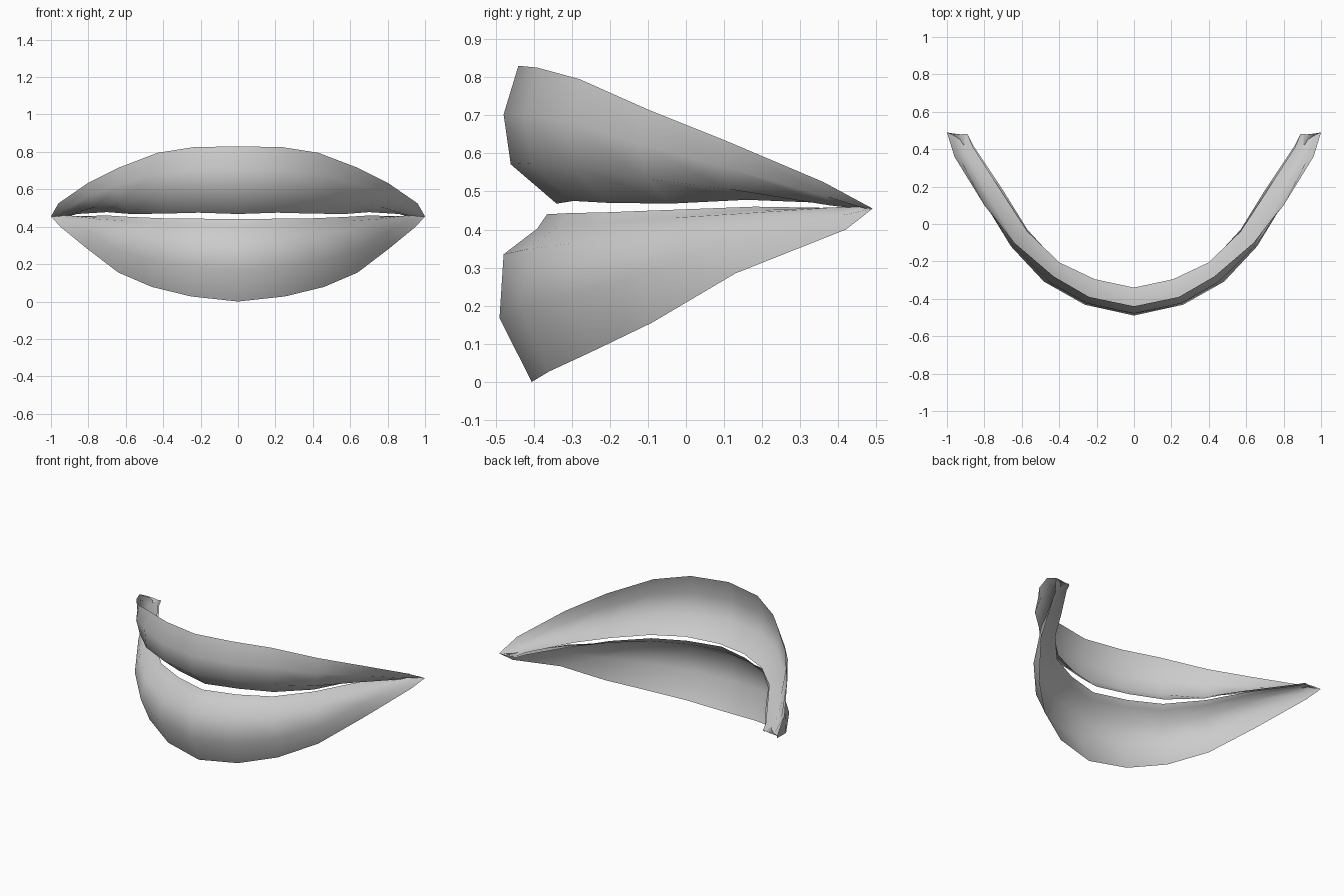
import bpy
import bmesh
from mathutils import Vector

if "Cube" in bpy.data.objects:
    bpy.data.objects.remove(bpy.data.objects["Cube"], do_unlink=True)

# One plain material for both lips
grey = bpy.data.materials.new("plain_grey")
grey.use_nodes = True
colour = (0.6, 0.6, 0.6, 1)
grey.diffuse_color = colour
grey.node_tree.nodes["Principled BSDF"].inputs["Base Color"].default_value = colour


def build_lip(name, outer_rim, inner_rim, section, facing):
    """Sheet between two rims; section holds (position along, bulge) per row."""
    outer_rim = [Vector(p) for p in outer_rim]
    inner_rim = [Vector(p) for p in inner_rim]
    last = len(outer_rim) - 1
    bm = bmesh.new()
    columns = []
    for i, (outer, inner) in enumerate(zip(outer_rim, inner_rim)):
        chord = inner - outer
        # direction of travel along the lip, straight across at the middle
        if i == 0:
            tangent = Vector((1, 0, 0))
        else:
            tangent = outer_rim[min(i + 1, last)] - outer_rim[i - 1]
        outward = chord.cross(tangent).normalized() * chord.length * facing
        if i == last:
            outward *= 0.3
        column = [bm.verts.new(outer + chord * along + outward * bulge)
                  for along, bulge in section]
        columns.append(column)
    for left, right in zip(columns, columns[1:]):
        for row in range(len(section) - 1):
            corners = [left[row], left[row + 1], right[row + 1], right[row]]
            if facing < 0:
                corners.reverse()
            face = bm.faces.new(corners)
            face.smooth = True
    mesh = bpy.data.meshes.new(name)
    bm.to_mesh(mesh)
    bm.free()
    mesh.materials.append(grey)
    lip = bpy.data.objects.new(name, mesh)
    bpy.context.collection.objects.link(lip)

    # The other half
    mirror = lip.modifiers.new("other_half", "MIRROR")
    mirror.use_axis[0] = True
    mirror.use_mirror_merge = True
    mirror.merge_threshold = 0.001
    return lip


# Upper lip: from the top border down to the mouth opening
build_lip(
    "upper_lip",
    [(0, -.44, .83), (.24, -.39, .825), (.43, -.28, .795), (.64, -.1, .715),
     (.8, .1, .635), (.96, .36, .525), (1, .49, .455)],
    [(0, -.34, .468), (.21, -.295, .475), (.4, -.205, .47), (.57, -.04, .468),
     (.7, .16, .478), (.86, .41, .468), (.89, .48, .46)],
    [(0, 0), (.3, .19), (.65, .235), (1, 0)],
    1)

# Lower lip: from the bottom border up to the mouth opening
build_lip(
    "lower_lip",
    [(0, -.405, 0), (.25, -.36, .027), (.46, -.25, .078), (.64, -.09, .155),
     (.81, .13, .285), (.95, .42, .4), (1, .49, .455)],
    [(0, -.365, .44), (.21, -.31, .443), (.4, -.215, .445), (.57, -.03, .452),
     (.7, .18, .46), (.86, .42, .456), (.89, .48, .452)],
    [(0, 0), (.36, .225), (.74, .235), (.91, .05), (1, 0)],
    -1)
